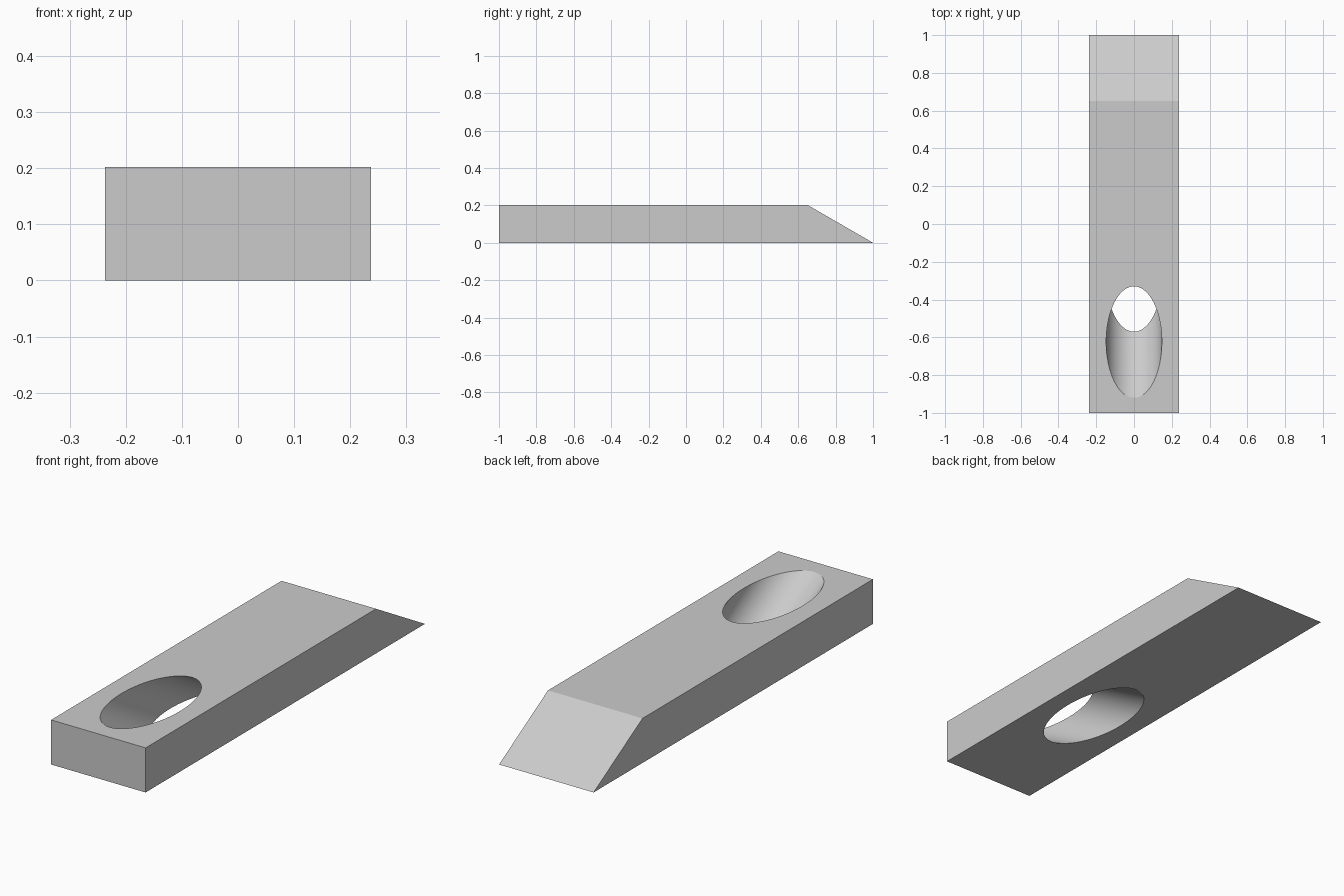
import bpy
import bmesh
from math import radians

cube = bpy.data.objects.get("Cube")
if cube:
    bpy.data.objects.remove(cube, do_unlink=True)

HALF_WIDTH = 0.237
HEIGHT = 0.202
HOLE_RADIUS = 0.1475

# Single grey finish
grey = bpy.data.materials.new("plain grey")
grey.use_nodes = True
colour = (0.6, 0.6, 0.6, 1)
grey.diffuse_color = colour
grey.node_tree.nodes["Principled BSDF"].inputs["Base Color"].default_value = colour

# Wedge bar: side profile extruded across the width
profile = [(-1, 0), (1, 0), (0.65, HEIGHT), (-1, HEIGHT)]
bm = bmesh.new()
side = bm.faces.new([bm.verts.new((-HALF_WIDTH, y, z)) for y, z in profile])
extruded = bmesh.ops.extrude_face_region(bm, geom=[side])["geom"]
moved = [v for v in extruded if isinstance(v, bmesh.types.BMVert)]
bmesh.ops.translate(bm, verts=moved, vec=(2 * HALF_WIDTH, 0, 0))
bmesh.ops.recalc_face_normals(bm, faces=bm.faces[:])
mesh = bpy.data.meshes.new("wedge_bar")
bm.to_mesh(mesh)
bm.free()
mesh.materials.append(grey)
bar = bpy.data.objects.new("wedge_bar", mesh)
bpy.context.collection.objects.link(bar)

# Slanted round hole, parallel to the sloped end
bpy.ops.mesh.primitive_cylinder_add(
    vertices=96, radius=HOLE_RADIUS, depth=1.6,
    location=(0, -0.45, HEIGHT / 2), rotation=(radians(60), 0, 0))
cutter = bpy.context.object
cutter.name = "hole_cutter"
cutter.hide_render = True
cutter.data.materials.append(grey)

bpy.ops.object.select_all(action="DESELECT")
bar.select_set(True)
bpy.context.view_layer.objects.active = bar
cut = bar.modifiers.new("slanted_hole", "BOOLEAN")
cut.operation = "DIFFERENCE"
cut.solver = "EXACT"
cut.object = cutter
bpy.ops.object.modifier_apply(modifier=cut.name)
bpy.data.objects.remove(cutter, do_unlink=True)

# Smooth hole wall, crisp bar edges
bpy.ops.object.shade_smooth_by_angle(angle=radians(20))
